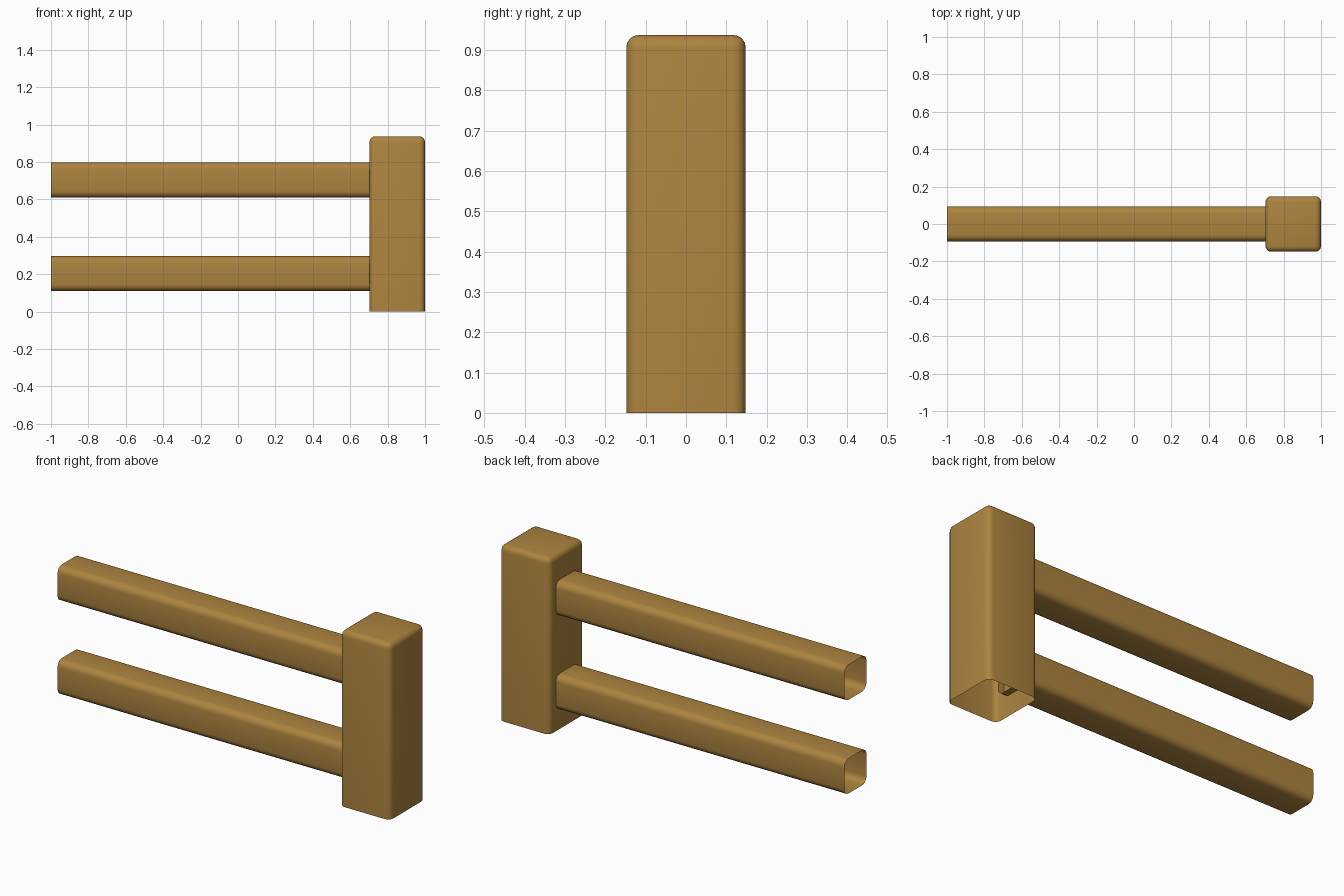
import bpy, bmesh
from mathutils import Matrix, Vector

if "Cube" in bpy.data.objects:
    bpy.data.objects.remove(bpy.data.objects["Cube"])

wood = bpy.data.materials.new("wood")
wood.diffuse_color = (0.42, 0.23, 0.05, 1)
wood.use_nodes = True
wood.node_tree.nodes["Principled BSDF"].inputs["Base Color"].default_value = wood.diffuse_color


def open_beam(name, lo, hi, open_dirs, radius):
    """Box shell, open on the faces pointing along open_dirs, other edges rounded."""
    lo, hi = Vector(lo), Vector(hi)
    bm = bmesh.new()
    bmesh.ops.create_cube(bm, size=1, matrix=Matrix.Translation((lo + hi) / 2)
                          @ Matrix.Diagonal((*(hi - lo), 1)))
    bm.normal_update()
    ends = [f for f in bm.faces if any(f.normal.dot(Vector(d)) > 0.9 for d in open_dirs)]
    bmesh.ops.delete(bm, geom=ends, context='FACES')
    edges = [e for e in bm.edges if not e.is_boundary]
    bmesh.ops.bevel(bm, geom=edges, offset=radius, segments=4, profile=0.5,
                    affect='EDGES', clamp_overlap=True)
    for f in bm.faces:
        f.smooth = True
    mesh = bpy.data.meshes.new(name)
    bm.to_mesh(mesh)
    bm.free()
    mesh.materials.append(wood)
    obj = bpy.data.objects.new(name, mesh)
    bpy.context.collection.objects.link(obj)
    return obj


# Upright post, open underneath
open_beam("fence_post", (0.703, -0.148, 0), (1.0, 0.148, 0.937), [(0, 0, -1)], 0.03)

# Two hollow rails, their inner ends poking into the post
for name, z in (("lower_rail", 0.11), ("upper_rail", 0.61)):
    open_beam(name, (-1.0, -0.093, z), (0.74, 0.093, z + 0.187),
              [(-1, 0, 0), (1, 0, 0)], 0.035)
